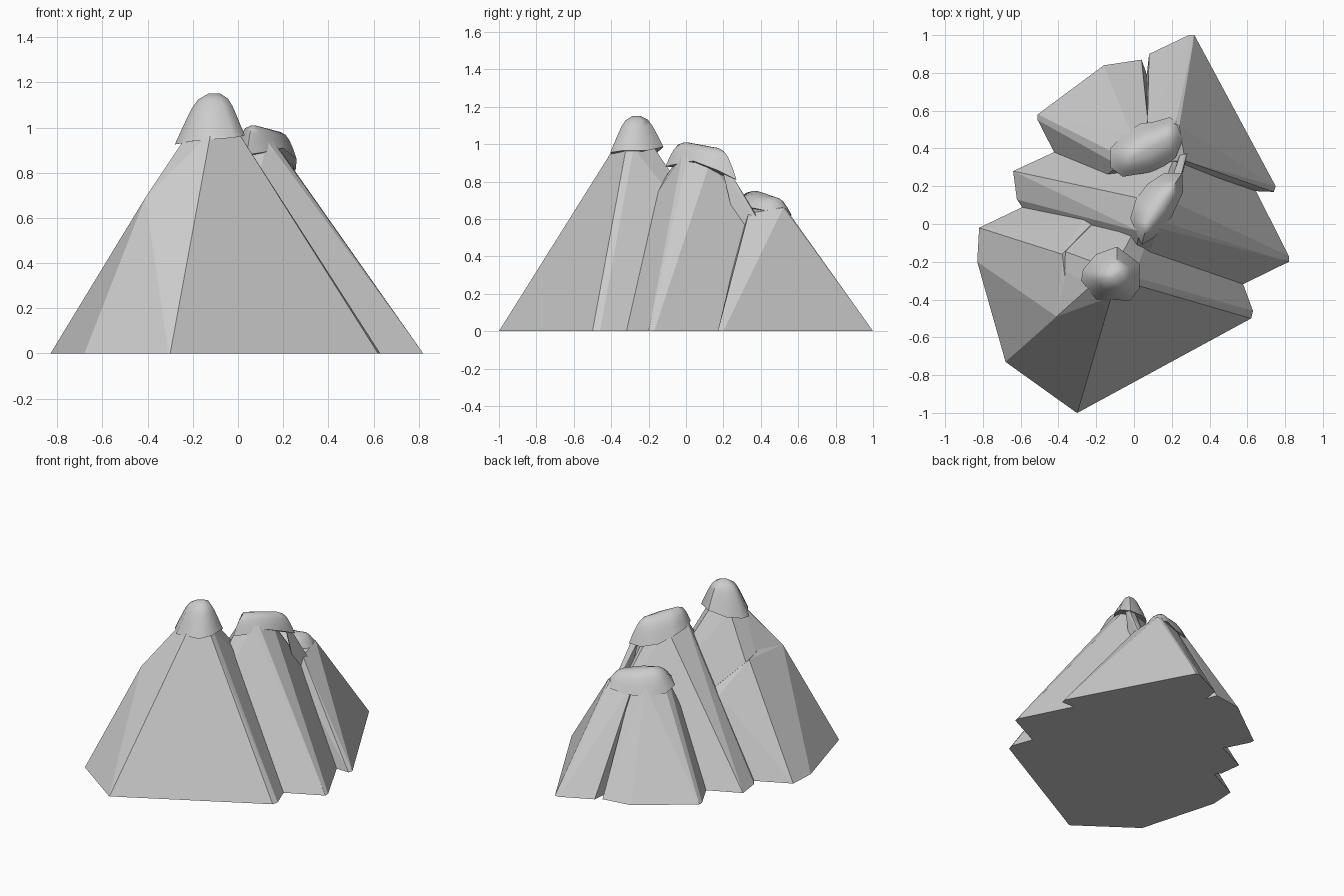
import bpy, bmesh
from mathutils import Vector

if "Cube" in bpy.data.objects:
    bpy.data.objects.remove(bpy.data.objects["Cube"])


def finish(bm, name, smooth=False):
    bmesh.ops.recalc_face_normals(bm, faces=bm.faces[:])
    me = bpy.data.meshes.new(name)
    bm.to_mesh(me)
    bm.free()
    for p in me.polygons:
        p.use_smooth = smooth
    ob = bpy.data.objects.new(name, me)
    bpy.context.collection.objects.link(ob)
    return ob


def rock(name, base, top):
    """Convex faceted block from a ground outline to its top points."""
    bm = bmesh.new()
    for x, y in base:
        bm.verts.new((x, y, 0))
    for p in top:
        bm.verts.new(p)
    bmesh.ops.convex_hull(bm, input=bm.verts[:])
    bmesh.ops.delete(bm, geom=[v for v in bm.verts if not v.link_faces], context='VERTS')
    bmesh.ops.dissolve_limit(bm, angle_limit=0.06, verts=bm.verts[:], edges=bm.edges[:])
    return finish(bm, name)


ROUND = ((0, 0), (0.22, 0.42), (0.42, 0.72), (0.62, 0.9), (0.9, 1))
CONE = ((0, 0), (0.25, 0.4), (0.45, 0.7), (0.62, 0.88), (0.9, 1))


def snow(name, rim, a, b, profile=ROUND):
    """Soft cap lofted from a rim up to the spine a-b."""
    a, b = Vector(a), Vector(b)
    d = (b - a).to_2d()
    bm = bmesh.new()
    rings = []
    for t, h in profile:
        ring = []
        for p in rim:
            p = Vector(p)
            k = (p - a).to_2d().dot(d) / max(d.length_squared, 1e-6)
            s = a.lerp(b, min(max(k, 0), 1))
            q = p.lerp(s, t)
            q.z = p.z + (s.z - p.z) * h
            ring.append(bm.verts.new(q))
        rings.append(ring)
    n = len(rim)
    for lo, hi in zip(rings, rings[1:]):
        for i in range(n):
            j = (i + 1) % n
            bm.faces.new((lo[i], lo[j], hi[j], hi[i]))
    bmesh.ops.triangulate(bm, faces=[bm.faces.new(rings[-1])])
    # underside
    c = bm.verts.new(sum((v.co for v in rings[0]), Vector()) / n)
    for i in range(n):
        bm.faces.new((rings[0][(i + 1) % n], rings[0][i], c))
    ob = finish(bm, name, True)
    bpy.context.view_layer.objects.active = ob
    ob.select_set(True)
    bpy.ops.object.shade_smooth_by_angle(angle=0.9)
    ob.select_set(False)


# Front peak and its left shoulder
rock("front_peak",
     [(-.31, -.995), (-.30, -1), (.62, -.5), (.63, -.46), (.28, .49), (-.76, 0), (-.79, -.2), (-.68, -.73)],
     [(-.12, -.385, .98), (.0, -.32, .98), (.0, -.28, .98), (-.07, -.17, .98), (-.19, -.21, .98),
      (-.23, -.33, .96), (-.41, -.49, .69)])
rock("front_shoulder",
     [(-.68, -.73), (-.83, -.2), (-.82, -.02), (.25, .49)],
     [(-.41, -.49, .69), (-.36, -.33, .73), (-.38, -.16, .70), (-.27, .02, .49)])

# Middle peak, with a thin rib down its back right corner
rock("middle_peak",
     [(.82, -.2), (.82, -.17), (.36, .74), (.33, .73), (-.64, .28), (-.62, .13), (-.1, -.65)],
     [(.13, -.02, .94), (.155, .01, .94), (.18, .13, .91), (.15, .19, .87), (.06, .13, .92), (.03, -.04, .93)])
rock("middle_rib", [(.36, .72), (.38, .73), (.3, .4)],
     [(.25, .26, .81), (.235, .19, .88), (.2, .24, .84), (.28, .47, .47)])

# Back peak in two blocks with a crease between them
rock("back_peak_right",
     [(.74, .17), (.75, .2), (.32, 1), (.29, 1), (.08, .9), (.07, .6), (.0, .2)],
     [(.24, .52, .66), (.22, .53, .66), (.27, .335, .63), (.07, .49, .65), (.1, .33, .67)])
rock("back_peak_left",
     [(.04, .87), (-.16, .84), (-.51, .58), (-.51, .55), (-.3, .14), (.2, .2), (.065, .8)],
     [(-.01, .47, .66), (.08, .48, .65), (-.09, .37, .65), (-.08, .31, .66), (.08, .3, .67)])

# Snow caps
snow("front_snow",
     [(-.28, -.3, .925), (-.2, -.4, .94), (-.02, -.405, .955), (.03, -.34, .965), (.03, -.21, .965),
      (-.09, -.12, .985), (-.2, -.16, .95), (-.27, -.24, .93)],
     (-.115, -.275, 1.15), (-.09, -.255, 1.15), CONE)
snow("middle_snow",
     [(.255, .27, .81), (.26, .17, .86), (.2, .04, .91), (.11, -.07, .89), (.04, -.11, .88),
      (-.02, .03, .9), (.01, .13, .87), (.07, .21, .83), (.16, .27, .81)],
     (.07, 0, 1.01), (.18, .16, .98))
snow("back_snow",
     [(-.125, .4, .61), (-.125, .3, .63), (-.06, .25, .66), (.12, .28, .66), (.22, .35, .66), (.26, .45, .64),
      (.24, .53, .64), (.19, .565, .62), (.1, .54, .6), (.03, .53, .6), (-.06, .47, .6)],
     (.0, .37, .75), (.17, .46, .72))
